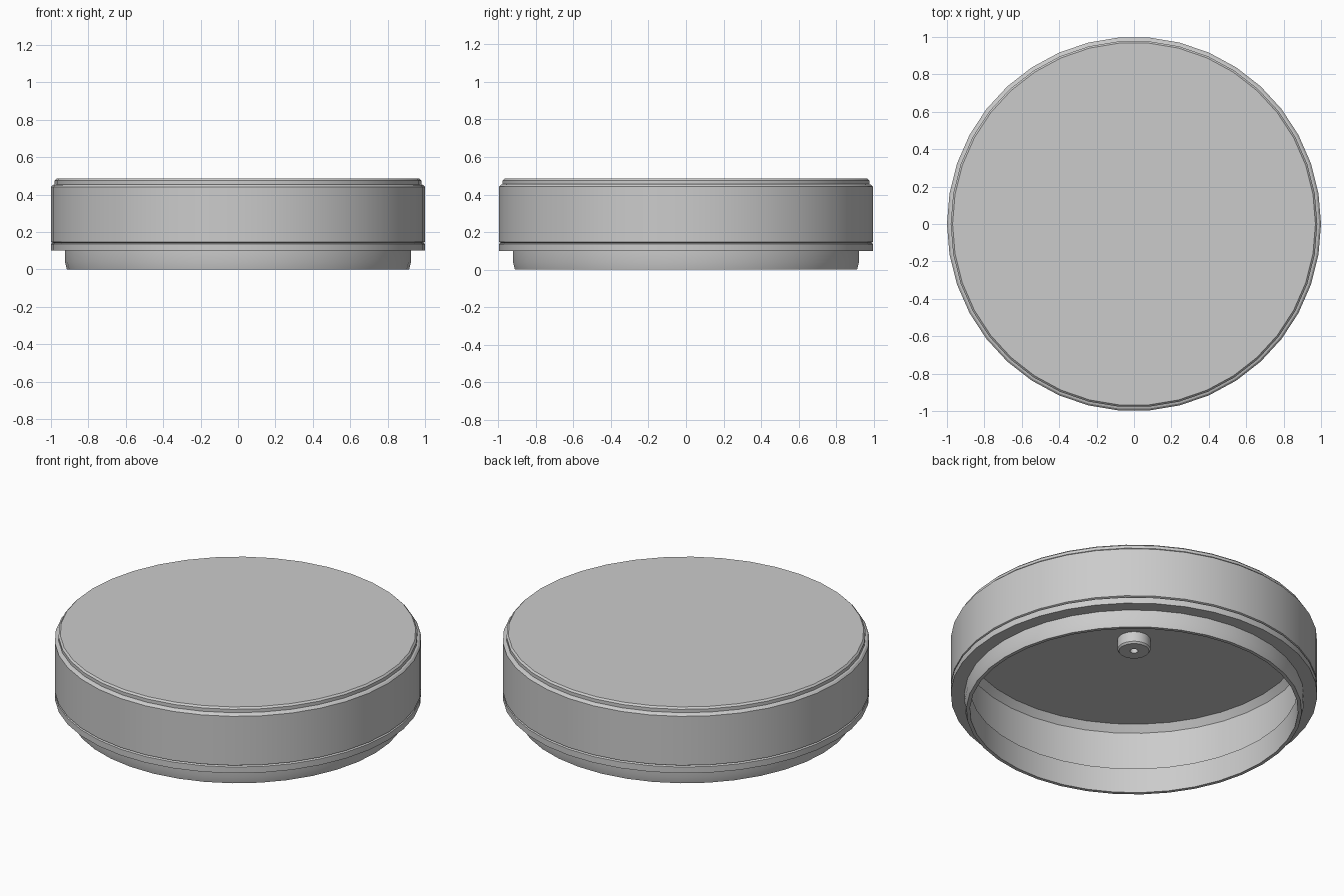
import bpy
import bmesh
import math

cube = bpy.data.objects.get("Cube")
if cube:
    bpy.data.objects.remove(cube, do_unlink=True)

GREY = (0.6, 0.6, 0.6, 1.0)
mat = bpy.data.materials.new("plain grey")
mat.use_nodes = True
mat.diffuse_color = GREY
mat.node_tree.nodes["Principled BSDF"].inputs["Base Color"].default_value = GREY


def lathe(name, profile, sides):
    """Revolve (radius, height) points about z; zero radius closes to a pole."""
    bm = bmesh.new()
    rings = []
    for r, z in profile:
        if r == 0:
            rings.append([bm.verts.new((0, 0, z))])
            continue
        angles = [math.tau * i / sides for i in range(sides)]
        rings.append([bm.verts.new((r * math.cos(a), r * math.sin(a), z)) for a in angles])
    for low, high in zip(rings, rings[1:]):
        for i in range(sides):
            j = (i + 1) % sides
            corners = [low[i % len(low)], low[j % len(low)],
                       high[j % len(high)], high[i % len(high)]]
            bm.faces.new(list(dict.fromkeys(corners)))
    bmesh.ops.recalc_face_normals(bm, faces=bm.faces)
    mesh = bpy.data.meshes.new(name)
    bm.to_mesh(mesh)
    bm.free()
    mesh.materials.append(mat)
    obj = bpy.data.objects.new(name, mesh)
    bpy.context.collection.objects.link(obj)
    bpy.ops.object.select_all(action="DESELECT")
    obj.select_set(True)
    bpy.context.view_layer.objects.active = obj
    bpy.ops.object.shade_smooth_by_angle(angle=math.radians(25))
    return obj


# Hollow cap: top disc, stepped outside, narrow lip, then the inside wall and ceiling
cap_profile = [
    (0, 0.485), (0.97, 0.485), (0.98, 0.475),      # top and its bevel
    (0.98, 0.455), (0.99, 0.452), (1.0, 0.442),    # shoulder
    (1.0, 0.147), (0.99, 0.142), (1.0, 0.137),     # side wall and groove
    (1.0, 0.1), (0.925, 0.1),                      # flange
    (0.925, 0.04), (0.915, 0.0), (0.895, 0.0),     # lip
    (0.895, 0.15), (0.95, 0.15),                   # hidden ledge above the lip
    (0.95, 0.405), (0.92, 0.445), (0, 0.445),      # inner wall and ceiling
]
lathe("lid_cap", cap_profile, 38)

# Small drilled boss hanging from the ceiling
boss_profile = [
    (0.09, 0.45), (0.09, 0.385), (0.082, 0.375),
    (0.022, 0.375), (0.022, 0.42), (0, 0.42),
]
lathe("ceiling_boss", boss_profile, 32)
